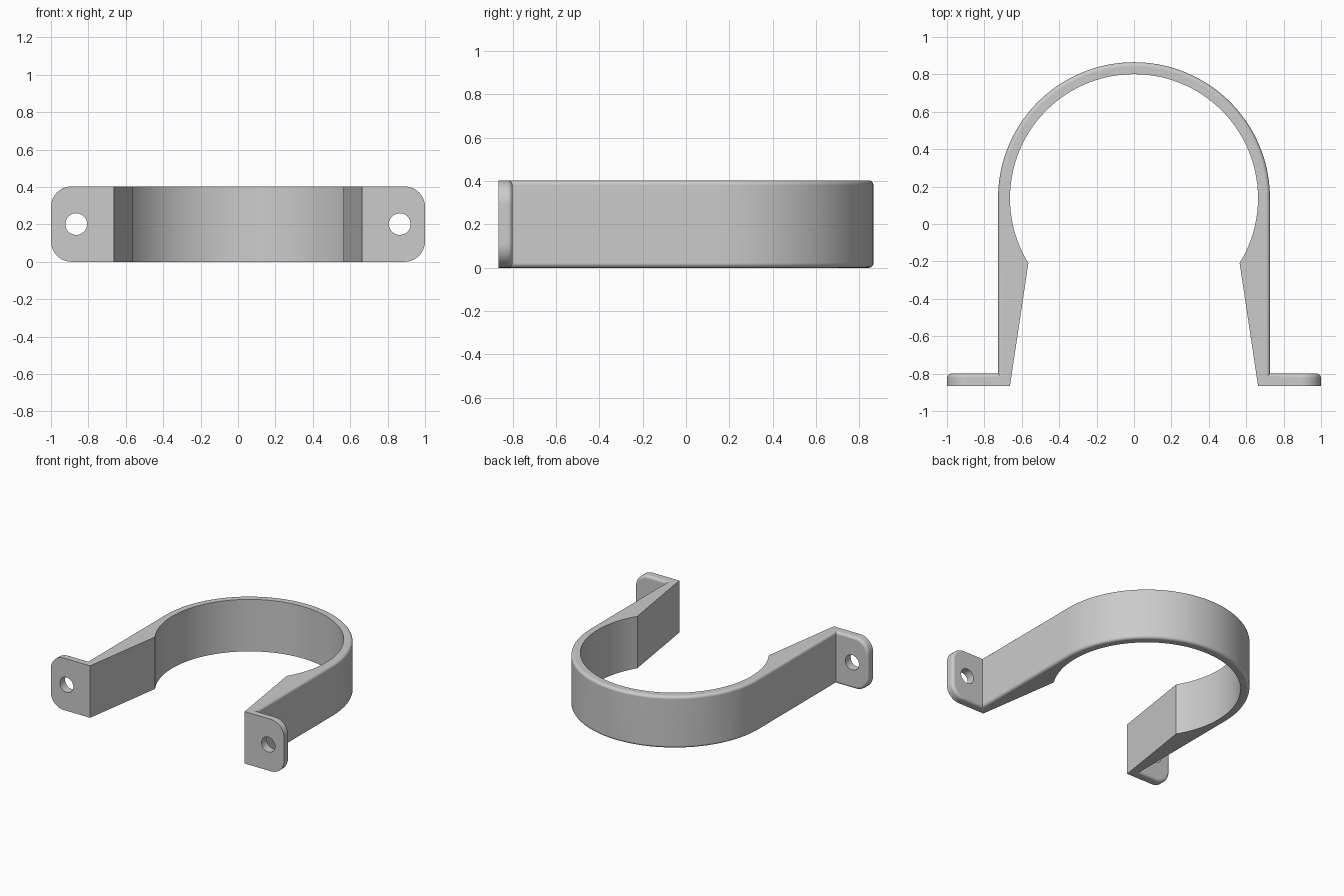
import bpy, bmesh
from math import sin, cos, pi, radians, hypot

if "Cube" in bpy.data.objects:
    bpy.data.objects.remove(bpy.data.objects["Cube"])

HEIGHT = 0.403
CENTRE = 0.138           # y of the ring centre
OUTER, INNER = 0.727, 0.663
FRONT, BACK = -0.865, -0.80   # flange faces
FILLET, CORNER = 0.022, 0.11

grey = bpy.data.materials.new("light grey")
grey.use_nodes = True
colour = (0.6, 0.6, 0.6, 1)
grey.diffuse_color = colour
grey.node_tree.nodes["Principled BSDF"].inputs["Base Color"].default_value = colour


def arc(radius, start, end, steps):
    angles = [radians(start + (end - start) * i / steps) for i in range(steps + 1)]
    return [(radius * cos(a), CENTRE + radius * sin(a)) for a in angles]


# Plan outline: outer side from right to left, then the inner side back again
outline = [(INNER, FRONT), (1, FRONT), (1, BACK), (OUTER, BACK)]
outline += arc(OUTER, 0, 180, 72)
outline += [(-OUTER, BACK), (-1, BACK), (-1, FRONT), (-INNER, FRONT)]
outline += arc(INNER, 211.6, -31.6, 96)

bm = bmesh.new()
base = bm.faces.new([bm.verts.new((x, y, 0)) for x, y in outline])
top = bmesh.ops.extrude_face_region(bm, geom=[base])
bmesh.ops.translate(bm, vec=(0, 0, HEIGHT),
                    verts=[g for g in top["geom"] if isinstance(g, bmesh.types.BMVert)])
bmesh.ops.recalc_face_normals(bm, faces=bm.faces)

# Rounded flange corners
corners = [e for e in bm.edges
           if all(abs(v.co.x) > 0.99 for v in e.verts)
           and abs(e.verts[0].co.y - e.verts[1].co.y) > 0.01]
bmesh.ops.bevel(bm, geom=corners, offset=CORNER, segments=10, profile=0.5, affect='EDGES')


# Fillet along the whole outer rim
def on_outside(v):
    x, y, z = v.co
    if y > CENTRE:
        return hypot(x, y - CENTRE) > OUTER - 0.005
    return abs(x) > OUTER - 0.005 and y > BACK - 0.005


rim = [e for e in bm.edges
       if all(on_outside(v) for v in e.verts)
       and abs(e.verts[0].co.z - e.verts[1].co.z) < HEIGHT - 0.01]
bmesh.ops.bevel(bm, geom=rim, offset=FILLET, segments=5, profile=0.5,
                affect='EDGES', clamp_overlap=False)

mesh = bpy.data.meshes.new("pipe_clamp")
bm.to_mesh(mesh)
bm.free()
mesh.materials.append(grey)
clamp = bpy.data.objects.new("pipe_clamp", mesh)
bpy.context.collection.objects.link(clamp)

# Screw holes through both flanges
for side, name in ((1, "left"), (-1, "right")):
    bpy.ops.mesh.primitive_cylinder_add(
        vertices=40, radius=0.058, depth=0.3, rotation=(pi / 2, 0, 0),
        location=(side * 0.865, (FRONT + BACK) / 2, HEIGHT / 2))
    cutter = bpy.context.object
    cutter.name = name + "_hole_cutter"
    cutter.data.materials.append(grey)
    cutter.hide_render = True
    cutter.hide_set(True)
    cut = clamp.modifiers.new(name + "_hole", 'BOOLEAN')
    cut.operation = 'DIFFERENCE'
    cut.solver = 'EXACT'
    cut.object = cutter

# Bake the holes, then smooth the curved faces
bpy.ops.object.select_all(action='DESELECT')
bpy.context.view_layer.objects.active = clamp
clamp.select_set(True)
for modifier in list(clamp.modifiers):
    bpy.ops.object.modifier_apply(modifier=modifier.name)
bpy.ops.object.shade_smooth_by_angle(angle=radians(30))
weighted = clamp.modifiers.new("even_normals", 'WEIGHTED_NORMAL')
weighted.keep_sharp = True
